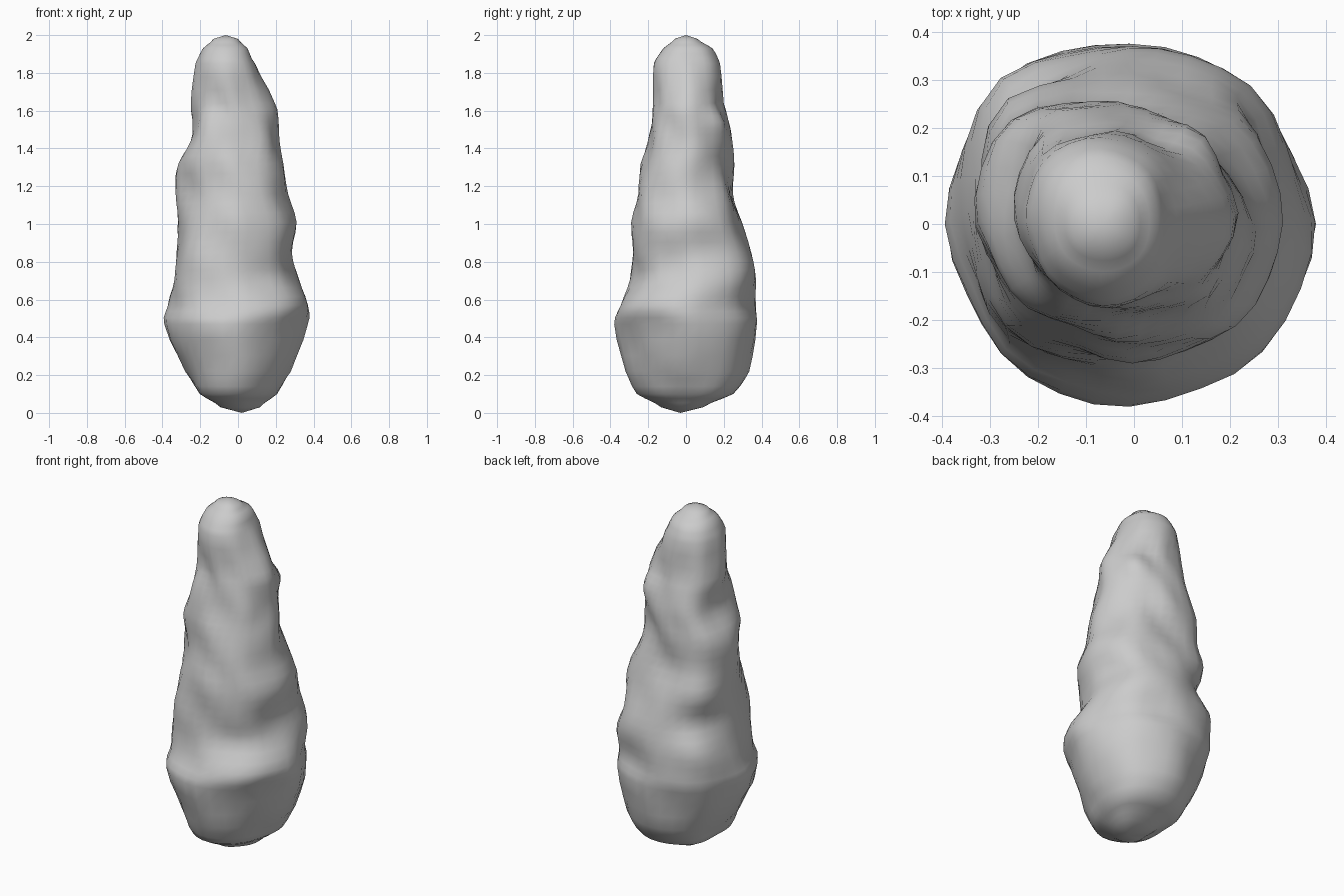
import bpy, bmesh
from math import sin, cos, pi

if "Cube" in bpy.data.objects:
    bpy.data.objects.remove(bpy.data.objects["Cube"])

# Height, then reach from the axis every 45 degrees starting at +x
SECTIONS = [
    (0.03, .11, .12, .09, .10, .09, .13, .13, .11),
    (0.10, .20, .25, .25, .24, .20, .25, .26, .215),
    (0.22, .28, .32, .335, .31, .28, .30, .32, .27),
    (0.47, .37, .37, .375, .395, .39, .386, .38, .35),
    (0.57, .37, .36, .365, .405, .37, .36, .345, .375),
    (0.71, .32, .375, .37, .405, .335, .343, .295, .29),
    (0.85, .285, .34, .345, .33, .325, .335, .28, .29),
    (1.01, .31, .31, .295, .37, .315, .30, .29, .30),
    (1.16, .265, .26, .235, .335, .33, .265, .25, .265),
    (1.32, .24, .21, .255, .33, .315, .28, .24, .23),
    (1.44, .22, .22, .245, .295, .25, .26, .195, .215),
    (1.54, .215, .233, .22, .27, .24, .238, .18, .19),
    (1.64, .195, .175, .20, .255, .25, .205, .175, .165),
    (1.85, .09, .125, .18, .225, .225, .205, .17, .12),
    (1.93, .05, .085, .14, .185, .185, .165, .12, .075),
    (1.98, 0, .02, .06, .11, .13, .11, .06, .02)]
SEGMENTS = 32
STEPS = 3


def spline(p0, p1, p2, p3, t):
    return p1 + 0.5 * t * (p2 - p0 + t * (2 * p0 - 5 * p1 + 4 * p2 - p3
                                          + t * (3 * (p1 - p2) + p3 - p0)))


def section(i, t):
    last = len(SECTIONS) - 1
    near = [SECTIONS[min(max(i + k, 0), last)] for k in (-1, 0, 1, 2)]
    row = [spline(*values, t) for values in zip(*near)]
    row[0] = near[1][0] + (near[2][0] - near[1][0]) * t
    return row


def ring(bm, row):
    z, reach = row[0], row[1:]
    cx, cy = (reach[0] - reach[4]) / 2, (reach[2] - reach[6]) / 2
    # radii about the ring's own centre
    radii = [h - cx * cos(k * pi / 4) - cy * sin(k * pi / 4)
             for k, h in enumerate(reach)]
    fade = max(0, min(1, z / 0.4, (1.95 - z) / 0.3))
    verts = []
    for s in range(SEGMENTS):
        a = 2 * pi * s / SEGMENTS
        k, t = divmod(s * 8 / SEGMENTS, 1)
        r = spline(*[radii[(int(k) + d) % 8] for d in (-1, 0, 1, 2)], t)
        # small dents between the measured directions
        r += 0.009 * fade * sin(4 * a) * sin(19 * z + 2 * a)
        r -= 0.004 * fade * (1 - cos(8 * a))
        verts.append(bm.verts.new((cx + r * cos(a), cy + r * sin(a), z)))
    return verts


# Lumpy tapering body, lofted through the sections
bm = bmesh.new()
rings = [ring(bm, section(i, s / STEPS))
         for i in range(len(SECTIONS) - 1) for s in range(STEPS)]
rings.append(ring(bm, SECTIONS[-1]))
for lo, hi in zip(rings, rings[1:]):
    for i in range(SEGMENTS):
        j = (i + 1) % SEGMENTS
        bm.faces.new((lo[i], lo[j], hi[j], hi[i]))

# Closed bottom and rounded tip
bottom = bm.verts.new((0.02, -0.03, 0))
tip = bm.verts.new((-0.065, 0, 2))
for i in range(SEGMENTS):
    j = (i + 1) % SEGMENTS
    bm.faces.new((bottom, rings[0][j], rings[0][i]))
    bm.faces.new((tip, rings[-1][i], rings[-1][j]))
for f in bm.faces:
    f.smooth = True
bmesh.ops.recalc_face_normals(bm, faces=bm.faces)

mesh = bpy.data.meshes.new("lumpy_body")
bm.to_mesh(mesh)
bm.free()
body = bpy.data.objects.new("lumpy_body", mesh)
bpy.context.collection.objects.link(body)
